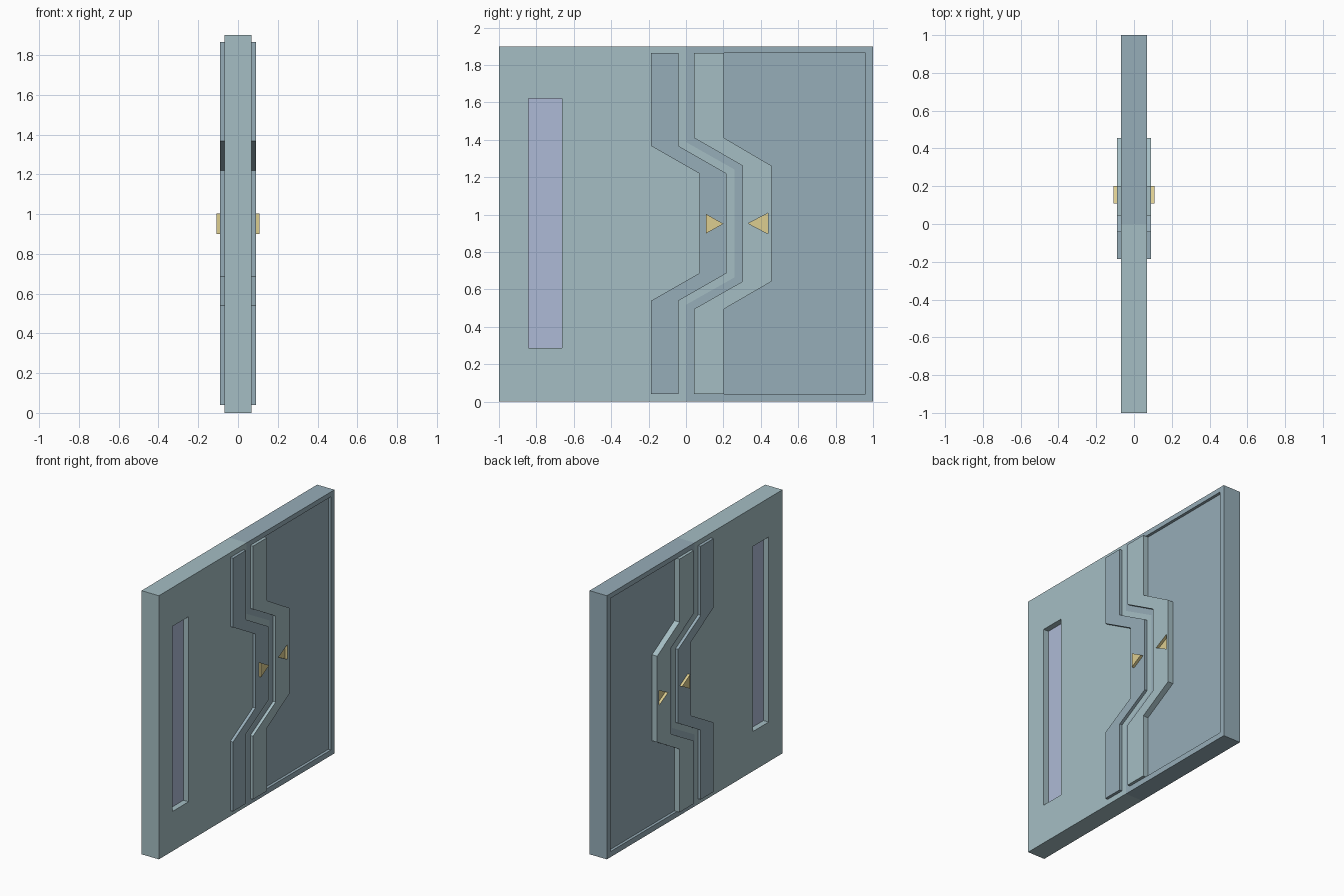
import bpy, bmesh

if "Cube" in bpy.data.objects:
    bpy.data.objects.remove(bpy.data.objects["Cube"])


def material(name, rgb):
    m = bpy.data.materials.new(name)
    m.diffuse_color = (*rgb, 1)
    m.use_nodes = True
    m.node_tree.nodes["Principled BSDF"].inputs["Base Color"].default_value = m.diffuse_color
    return m


LIGHT = material("light_metal", (0.376, 0.515, 0.552))
DARK = material("dark_metal", (0.305, 0.418, 0.479))
GLASS = material("glass", (0.42, 0.49, 0.67))
YELLOW = material("yellow", (0.72, 0.61, 0.28))


def prism(name, pts, spans, mat):
    """Extrude a (y, z) outline along x for each (x0, x1) span."""
    bm = bmesh.new()
    for x0, x1 in spans:
        a = [bm.verts.new((x0, y, z)) for y, z in pts]
        b = [bm.verts.new((x1, y, z)) for y, z in pts]
        bm.faces.new(a)
        bm.faces.new(b[::-1])
        n = len(pts)
        for i in range(n):
            j = (i + 1) % n
            bm.faces.new((a[j], a[i], b[i], b[j]))
    bmesh.ops.recalc_face_normals(bm, faces=bm.faces)
    me = bpy.data.meshes.new(name)
    bm.to_mesh(me)
    bm.free()
    me.materials.append(mat)
    ob = bpy.data.objects.new(name, me)
    bpy.context.collection.objects.link(ob)
    return ob


def both(x0, x1):
    return [(-x1, -x0), (x0, x1)]


def cut(ob, cutter):
    mod = ob.modifiers.new("cut", "BOOLEAN")
    mod.operation = "DIFFERENCE"
    mod.solver = "EXACT"
    mod.material_mode = "TRANSFER"
    mod.object = cutter
    bpy.context.view_layer.objects.active = ob
    bpy.ops.object.modifier_apply(modifier=mod.name)
    bpy.data.objects.remove(cutter)


def step(y_out, y_in, z, ends):
    """Stepped seam line from bottom to top; z holds the four bend heights."""
    return list(zip((y_out, y_out, y_in, y_in, y_out, y_out),
                    (ends[0], *z, ends[1])))


def rect(y0, y1, z0, z1):
    return [(y0, z0), (y1, z0), (y1, z1), (y0, z1)]


FACE, TRIM, ARROW = 0.069, 0.09, 0.109
H = 1.9
E = (0.04, 1.865)
Z_LEFT = (0.54, 0.687, 1.22, 1.367)
Z_MID = (0.518, 0.665, 1.241, 1.388)
Z_RIGHT = (0.495, 0.642, 1.262, 1.411)

# Two leaves meeting along a stepped seam
seam = step(0, 0.26, Z_MID, (0, H))
left = prism("left_leaf", [(-1, H), (-1, 0)] + seam, [(-FACE, FACE)], LIGHT)
right = prism("right_leaf", [(1, H), (1, 0)] + seam, [(-FACE, FACE)], DARK)

# Window slot and pane
cut(left, prism("slot_cutter", rect(-0.842, -0.662, 0.286, 1.62), [(-0.2, 0.2)], LIGHT))
prism("window_pane", rect(-0.842, -0.662, 0.286, 1.62), [(-0.028, 0.028)], GLASS)

# Sunken panel on both faces of the right leaf, tucked under the trim
panel = [(0.96, E[1]), (0.96, E[0])] + step(0.19, 0.446, Z_RIGHT, E)
cut(right, prism("panel_cutter", panel, both(0.049, 0.2), DARK))

# Raised trim strips beside the seam
prism("left_trim", step(-0.186, 0.071, Z_LEFT, E) + step(-0.039, 0.217, Z_LEFT, E)[::-1],
      both(FACE - 0.004, TRIM), DARK)
trim = prism("right_trim", step(0.042, 0.301, Z_RIGHT, E) + step(0.202, 0.456, Z_RIGHT, E)[::-1],
             both(0.048, TRIM), LIGHT)

# Raised arrow on the left trim, matching sunken arrow in the right trim
prism("raised_arrow", [(0.108, 0.9), (0.2, 0.951), (0.108, 1.003)],
      both(TRIM - 0.002, ARROW), YELLOW)
cut(trim, prism("arrow_cutter", [(0.438, 0.898), (0.438, 1.008), (0.333, 0.953)],
                both(0.07, 0.2), YELLOW))
